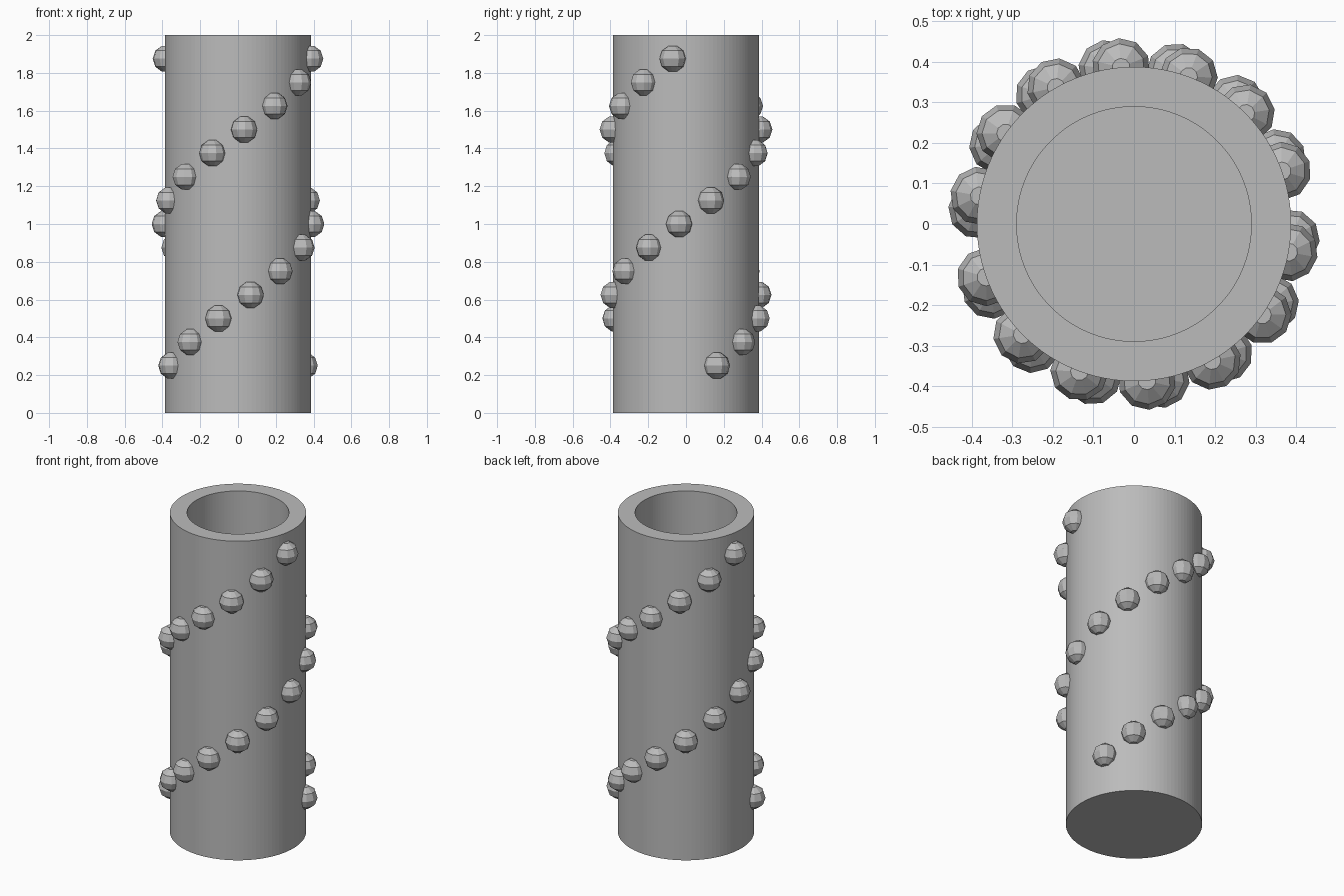
import bpy
import bmesh
from math import sin, cos, pi, radians
from mathutils import Matrix

cube = bpy.data.objects.get("Cube")
if cube:
    bpy.data.objects.remove(cube, do_unlink=True)

HEIGHT, OUTER, INNER, FLOOR = 2.0, 0.387, 0.289, 0.1
BEAD_RADIUS, LEVELS = 0.072, 14
STEP, START = radians(25), radians(24.7)

grey = bpy.data.materials.new("plain_grey")
grey.use_nodes = True
grey.diffuse_color = (0.5, 0.5, 0.5, 1)
grey.node_tree.nodes["Principled BSDF"].inputs["Base Color"].default_value = (0.5, 0.5, 0.5, 1)


def lathe(name, profile, segments):
    """Revolve (radius, height) points round z, with flat caps at both ends."""
    bm = bmesh.new()
    rings = [[bm.verts.new((r * cos(2 * pi * i / segments), r * sin(2 * pi * i / segments), z))
              for i in range(segments)] for r, z in profile]
    for a, b in zip(rings, rings[1:]):
        for i in range(segments):
            j = (i + 1) % segments
            bm.faces.new((a[i], a[j], b[j], b[i]))
    bm.faces.new(rings[0][::-1])
    bm.faces.new(rings[-1])
    bmesh.ops.recalc_face_normals(bm, faces=bm.faces)
    mesh = bpy.data.meshes.new(name)
    bm.to_mesh(mesh)
    bm.free()
    mesh.materials.append(grey)
    return mesh


def add(name, mesh):
    obj = bpy.data.objects.new(name, mesh)
    bpy.context.collection.objects.link(obj)
    return obj


# Hollow cylindrical vase with a closed floor
add("vase_body", lathe("vase_body", [(OUTER, 0), (OUTER, HEIGHT), (INNER, HEIGHT), (INNER, FLOOR)], 100))

# Ten-sided faceted bead with flat poles
polar = [pi * (k + 0.5) / 5 for k in range(5)]
bead_mesh = lathe("bead", [(BEAD_RADIUS * sin(t), -BEAD_RADIUS * cos(t)) for t in polar], 10)

# Two opposite spirals of beads climbing the wall
for spiral, offset in (("first", 0), ("second", pi)):
    for i in range(LEVELS):
        bead = add(f"{spiral}_spiral_bead_{i + 1}", bead_mesh)
        bead.matrix_world = (Matrix.Rotation(START + offset + i * STEP, 4, "Z")
                             @ Matrix.Translation((OUTER, 0, HEIGHT * (i + 2) / 16)))
